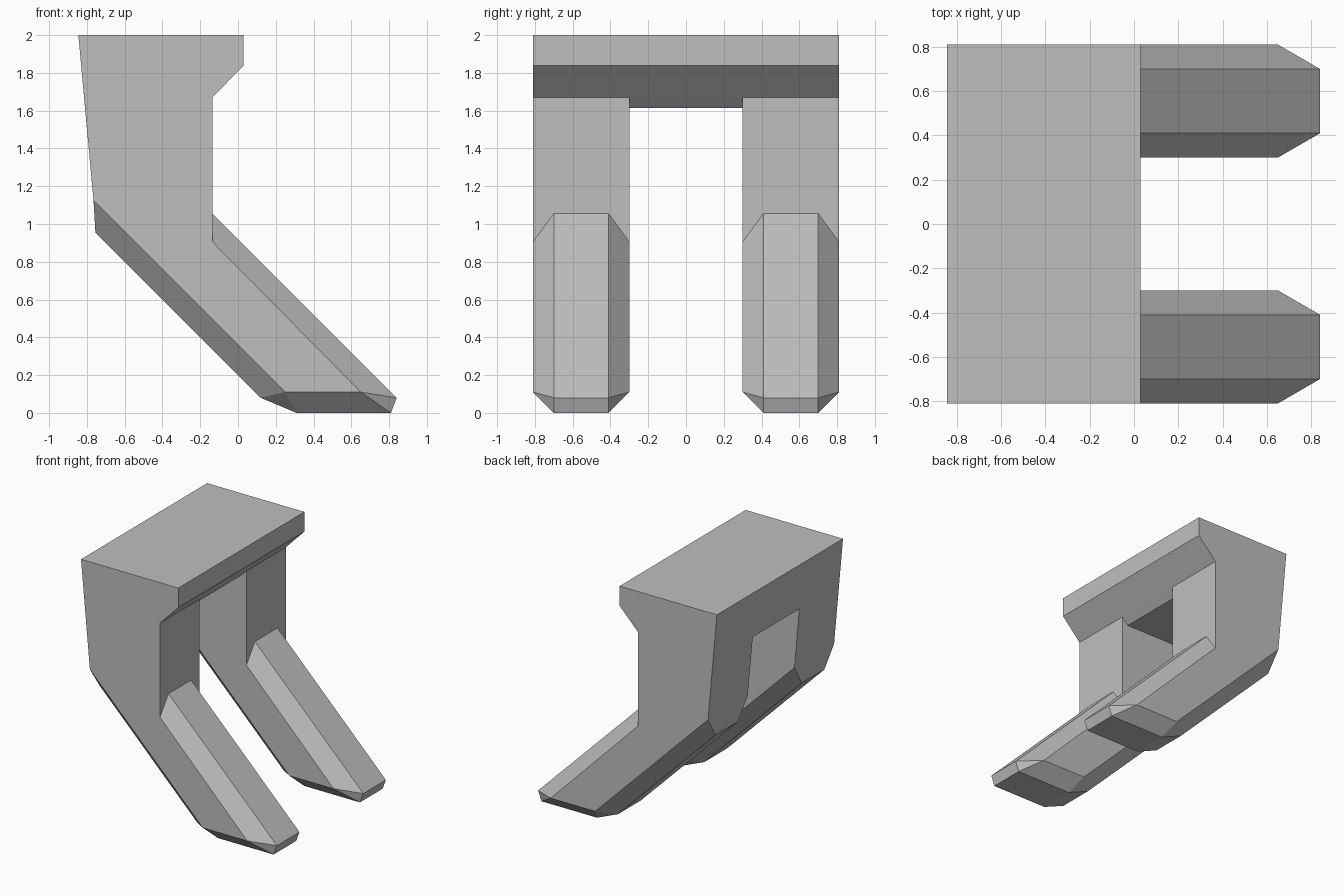
import bpy
import bmesh

if "Cube" in bpy.data.objects:
    bpy.data.objects.remove(bpy.data.objects["Cube"], do_unlink=True)

grey = bpy.data.materials.new("plain grey")
grey.use_nodes = True
colour = (0.52, 0.52, 0.52, 1)
grey.diffuse_color = colour
grey.node_tree.nodes["Principled BSDF"].inputs["Base Color"].default_value = colour

# Side profile in x and z, shared by every section above the bend
top_back, beam_back, bend = (-0.845, 2), (-0.81, 1.615), (-0.765, 1.125)
beam_front, neck = (-0.19, 1.615), (-0.135, 1.67)
lip, top_front = (0.03, 1.84), (0.03, 2)

# Chamfered limb: the side faces are smaller than the core
heel, toe, knee = (0.25, 0.11), (0.65, 0.11), (-0.135, 0.905)
side_limb = [bend, heel, heel, toe, toe, knee]
core_limb = [(-0.755, 0.955), (0.12, 0.08), (0.31, 0),
             (0.81, 0), (0.84, 0.08), (-0.135, 1.055)]


def leg_profile(limb):
    return [top_back, beam_back, bend, *limb, neck, lip, top_front]


bm = bmesh.new()


def face(points):
    """Add a face, skipping repeated corners."""
    unique = list(dict.fromkeys(points))
    if len(unique) > 2:
        bm.faces.new([bm.verts.new(p) for p in unique])


def section(profile, y):
    return [(x, y, z) for x, z in profile]


def loft(a, b):
    for i in range(len(a)):
        j = (i + 1) % len(a)
        face([a[i], a[j], b[j], b[i]])


# Pair of legs, each a loft of four sections with end caps
for side in (1, -1):
    rings = [section(leg_profile(limb), side * y) for limb, y in (
        (side_limb, 0.30), (core_limb, 0.41), (core_limb, 0.70), (side_limb, 0.81))]
    for a, b in zip(rings, rings[1:]):
        loft(a, b)
    face(rings[-1])
    face(section([beam_back, bend, *side_limb, neck, beam_front], side * 0.30))

# Crossbeam between the legs
beam = [neck, lip, top_front, top_back, beam_back, beam_front]
loft(section(beam, -0.30), section(beam, 0.30))

# Weld, merge flat strips and orient
bmesh.ops.remove_doubles(bm, verts=bm.verts, dist=0.0005)
bmesh.ops.dissolve_limit(bm, angle_limit=0.01, verts=bm.verts, edges=bm.edges)
bmesh.ops.recalc_face_normals(bm, faces=bm.faces)

mesh = bpy.data.meshes.new("forked_bracket")
bm.to_mesh(mesh)
bm.free()
mesh.materials.append(grey)
bracket = bpy.data.objects.new("forked_bracket", mesh)
bpy.context.collection.objects.link(bracket)
